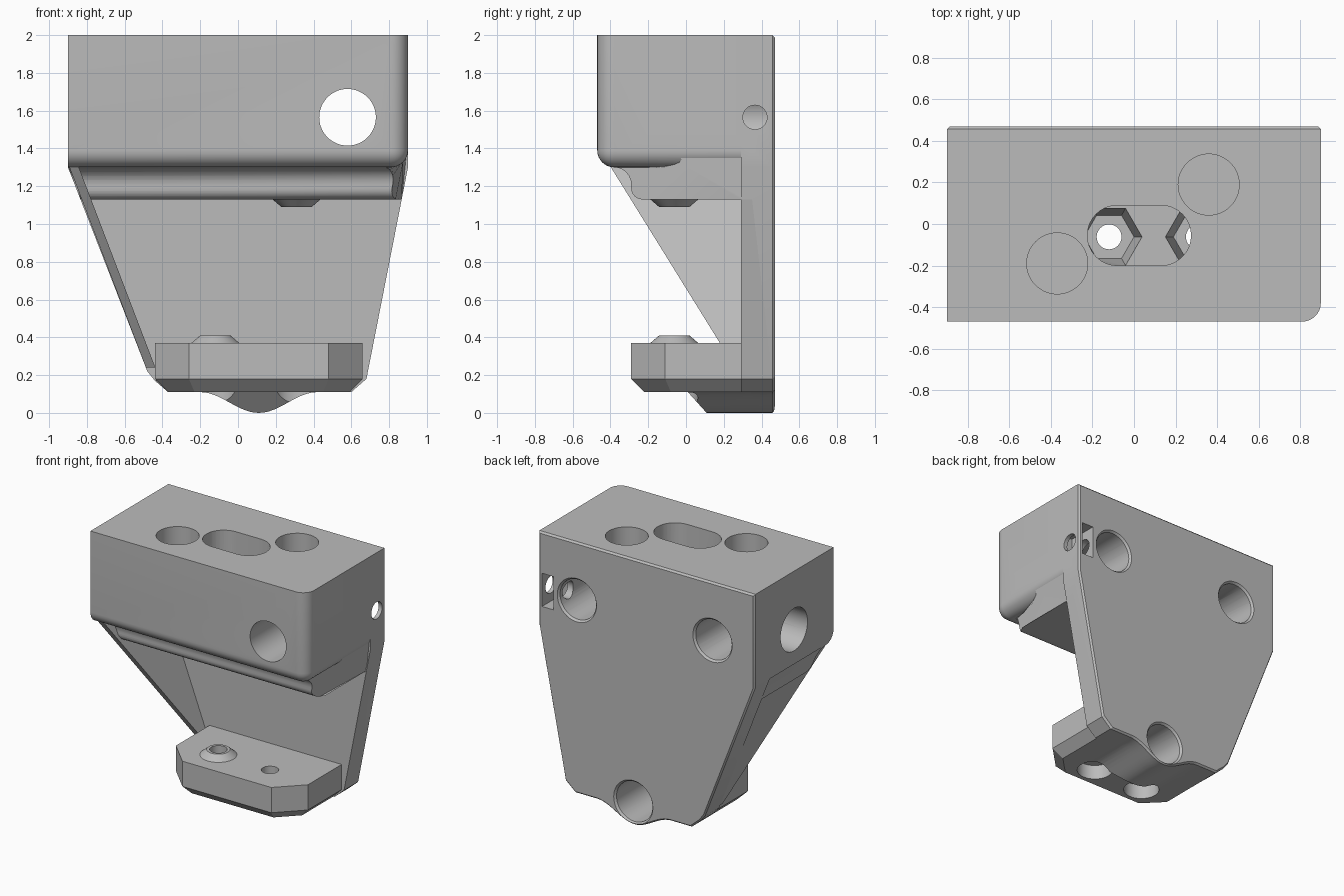
import bpy, bmesh, math
from mathutils import Matrix, Vector

old = bpy.data.objects.get("Cube")
if old:
    bpy.data.objects.remove(old, do_unlink=True)

grey = bpy.data.materials.new("plain_grey")
grey.use_nodes = True
COLOUR = (0.5, 0.5, 0.5, 1)
grey.diffuse_color = COLOUR
grey.node_tree.nodes["Principled BSDF"].inputs["Base Color"].default_value = COLOUR


def finish(name, bm):
    bmesh.ops.recalc_face_normals(bm, faces=bm.faces)
    mesh = bpy.data.meshes.new(name)
    bm.to_mesh(mesh)
    bm.free()
    mesh.materials.append(grey)
    obj = bpy.data.objects.new(name, mesh)
    bpy.context.scene.collection.objects.link(obj)
    return obj


def loft(name, rings):
    """Skin a closed solid through rings with equal point counts."""
    bm = bmesh.new()
    loops = [[bm.verts.new(p) for p in ring] for ring in rings]
    bm.faces.new(loops[0])
    bm.faces.new(loops[-1])
    for a, b in zip(loops, loops[1:]):
        for i in range(len(a)):
            j = (i + 1) % len(a)
            bm.faces.new((a[i], a[j], b[j], b[i]))
    bmesh.ops.triangulate(bm, faces=[f for f in bm.faces if len(f.verts) == 4])
    return finish(name, bm)


def box(name, lo, hi):
    bm = bmesh.new()
    bmesh.ops.create_cube(bm, size=1)
    lo, hi = Vector(lo), Vector(hi)
    for v in bm.verts:
        v.co = (lo + hi) / 2 + Vector(c * s for c, s in zip(v.co, hi - lo))
    return finish(name, bm)


def rod(name, start, end, r1, r2=None, sides=48):
    """Cylinder, cone or prism between two points."""
    start, end = Vector(start), Vector(end)
    axis = end - start
    turn = axis.to_track_quat('Z', 'Y').to_matrix().to_4x4()
    bm = bmesh.new()
    spin = Matrix.Rotation(math.pi / 2, 4, 'Z') if sides == 6 else Matrix()
    bmesh.ops.create_cone(bm, cap_ends=True, segments=sides, radius1=r1,
                          radius2=r1 if r2 is None else r2, depth=axis.length,
                          matrix=Matrix.Translation((start + end) / 2) @ turn @ spin)
    return finish(name, bm)


def combine(target, tool, operation):
    mod = target.modifiers.new(tool.name, 'BOOLEAN')
    mod.operation, mod.solver, mod.object = operation, 'EXACT', tool
    bpy.context.view_layer.objects.active = target
    bpy.ops.object.modifier_apply(modifier=mod.name)
    bpy.data.objects.remove(tool, do_unlink=True)


def left_edge(z):
    return -0.9 + 0.389 * max(0, 1.3 - z)


def right_edge(z):
    return 0.9 - 0.196 * max(0, 1.3 - z)


# Back plate: tapered outline with a wavy lower lip and a fine rear chamfer
wave = [(0.11 + 0.31 * t / 12, 0.055 * (1 - math.cos(math.pi * t / 12)))
        for t in range(-12, 13)]
outline = [(-0.9, 2), (-0.9, 1.3), (-0.48, 0.22), (-0.44, 0.17), (-0.37, 0.11)]
outline += wave + [(0.6, 0.11), (0.68, 0.18), (0.9, 1.3), (0.9, 2)]
body = loft("bracket_body", [
    [(x, 0.29, z) for x, z in outline],
    [(x, 0.457, z) for x, z in outline],
    [(x * 0.987, 0.47, 1 + (z - 1) * 0.987) for x, z in outline]])

# Main block: rounded front bottom, right bottom and right front edges
block = box("main_block", (-0.9, -0.47, 1.3), (0.9, 0.35, 2))
bm = bmesh.new()
bm.from_mesh(block.data)
rounded = []
for e in bm.edges:
    m = (e.verts[0].co + e.verts[1].co) / 2
    front, right, low = m.y < -0.46, m.x > 0.89, m.z < 1.31
    if front + right + low == 2:
        rounded.append(e)
bmesh.ops.bevel(bm, geom=rounded, offset=0.09, segments=8, profile=0.5, affect='EDGES')
bm.to_mesh(block.data)
bm.free()
combine(body, block, 'UNION')

# Lower step: hollow fillet under the block and a rounded lower lip
quarter = [math.pi / 2 * i / 6 for i in range(7)]
profile = [(0.35, 1.45), (-0.2, 1.45), (-0.29, 1.45), (-0.38, 1.32)]
profile += [(-0.38 + 0.09 * math.sin(a), 1.21 + 0.09 * math.cos(a)) for a in quarter]
profile += [(-0.23 - 0.06 * math.cos(a), 1.19 - 0.06 * math.sin(a)) for a in quarter]
profile += [(-0.2, 1.13), (0.35, 1.13)]
step = loft("lower_step", [
    [(left_edge(z), y, z) for y, z in profile],
    [(right_edge(z) - 0.7 * max(0, -0.2 - y), y, z) for y, z in profile]])
combine(body, step, 'UNION')

# Side gusset: thin leaning triangular wall
wall = [(-0.41, 1.32), (0.35, 1.32), (0.35, 0.24), (0.26, 0.24)]
gusset = loft("side_gusset", [
    [(left_edge(z) + w, y, z) for y, z in wall] for w in (0, 0.05)])
combine(body, gusset, 'UNION')

# Foot: clipped corners and a chamfered underside
plan = [(-0.44, 0.35), (-0.44, -0.11), (-0.26, -0.29),
        (0.48, -0.29), (0.66, -0.11), (0.66, 0.35)]
sole = [(-0.37, 0.35), (-0.37, -0.08), (-0.23, -0.22),
        (0.45, -0.22), (0.59, -0.08), (0.59, 0.35)]
foot = loft("foot", [[(x, y, z) for x, y in ring]
                     for ring, z in ((sole, 0.11), (plan, 0.18), (plan, 0.37))])
combine(body, foot, 'UNION')

# Lower lip: wavy bump under the foot with a sloping front
lip = wave + [(0.42, 0.2), (-0.2, 0.2)]
bump = loft("lower_lip", [[(x, 0.01 + (0.11 - z) * 0.9, z) for x, z in lip],
                          [(x, 0.4, z) for x, z in lip]])
combine(body, bump, 'UNION')

# Raised screw seats
A, B, Y = -0.12, 0.31, -0.062
combine(body, rod("foot_seat", (A, Y, 0.35), (A, Y, 0.41), 0.15, 0.08), 'UNION')
combine(body, rod("step_seat", (B, Y, 1.15), (B, Y, 1.09), 0.15, 0.08), 'UNION')

cutters = []
# Rear sockets, the first passing right through, with chamfered rims
for x, z, depth in ((0.58, 1.565, -0.6), (-0.55, 1.565, -0.15), (0.11, 0.17, 0.12)):
    cutters.append(rod("rear_socket", (x, 0.6, z), (x, depth, z), 0.15))
    cutters.append(rod("rear_rim", (x, 0.48, z), (x, 0.455, z), 0.172, 0.15))
# Side socket, clamp screw hole and its nut slot
cutters.append(rod("side_socket", (-1, 0, 1.56), (-0.45, 0, 1.56), 0.16))
cutters.append(rod("clamp_hole", (1, 0.365, 1.565), (0.6, 0.365, 1.565), 0.064, sides=32))
cutters.append(box("nut_slot", (0.775, 0.24, 1.44), (0.87, 0.6, 1.69)))
# Blind top sockets
for x, y in ((-0.37, -0.19), (0.36, 0.19)):
    cutters.append(rod("top_socket", (x, y, 2.1), (x, y, 1.75), 0.147))
# Rounded top slot
ends = []
for i in range(34):
    a = math.pi * (i if i < 17 else i - 1) / 16 - math.pi / 2
    ends.append(((0.13 if i < 17 else -0.08) + 0.145 * math.cos(a),
                 -0.055 + 0.145 * math.sin(a)))
cutters.append(loft("top_slot", [[(x, y, z) for x, y in ends] for z in (1.42, 2.1)]))
# Tapered nut pockets, screw holes and foot counterbores
for x in (A, B):
    cutters.append(rod("nut_pocket", (x, Y, 1.24), (x, Y, 1.45), 0.12, 0.165, 6))
    cutters.append(rod("screw_hole", (x, Y, -0.1), (x, Y, 1.5), 0.06, sides=32))
    cutters.append(rod("foot_counterbore", (x, Y, -0.1), (x, Y, 0.22), 0.125))
for cutter in cutters:
    combine(body, cutter, 'DIFFERENCE')

# Smooth curved surfaces, keeping edges sharp
bpy.ops.object.select_all(action='DESELECT')
body.select_set(True)
bpy.context.view_layer.objects.active = body
bpy.ops.object.shade_smooth_by_angle(angle=math.radians(25))
